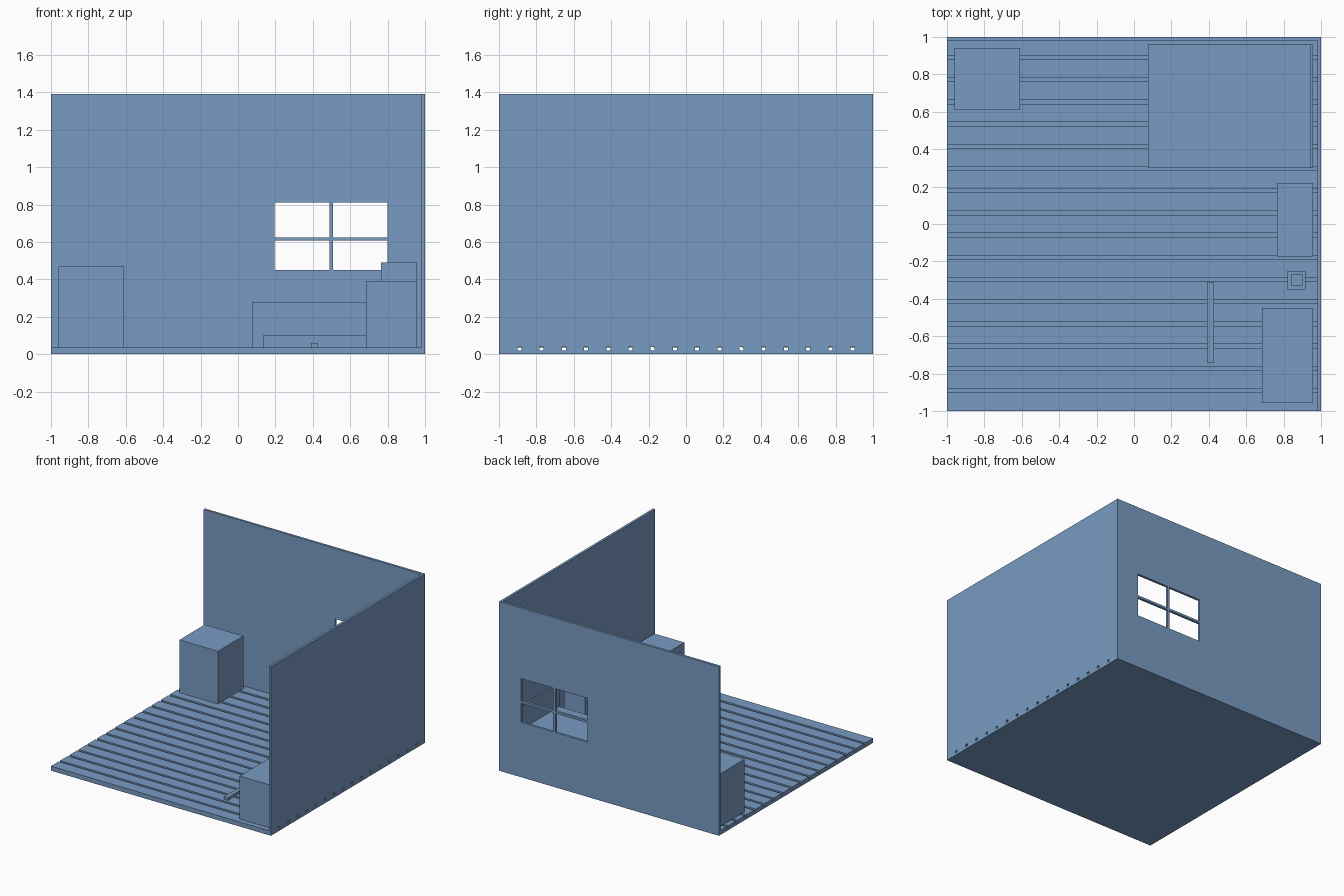
import bpy, bmesh
from mathutils import Matrix

cube = bpy.data.objects.get("Cube")
if cube:
    bpy.data.objects.remove(cube, do_unlink=True)

blue = bpy.data.materials.new("soft_blue")
blue.use_nodes = True
COLOUR = (0.19, 0.33, 0.54, 1)
blue.diffuse_color = COLOUR
blue.node_tree.nodes["Principled BSDF"].inputs["Base Color"].default_value = COLOUR

FLOOR = 0.037    # top of the planks
INNER = 0.98     # inside face of both walls
HEIGHT = 1.39


def boxes(name, *spans):
    """One object from boxes given as (x0, x1, y0, y1, z0, z1)."""
    bm = bmesh.new()
    for x0, x1, y0, y1, z0, z1 in spans:
        place = Matrix.Translation(((x0 + x1) / 2, (y0 + y1) / 2, (z0 + z1) / 2))
        size = Matrix.Diagonal((x1 - x0, y1 - y0, z1 - z0, 1))
        bmesh.ops.create_cube(bm, size=1, matrix=place @ size)
    mesh = bpy.data.meshes.new(name)
    bm.to_mesh(mesh)
    bm.free()
    mesh.materials.append(blue)
    obj = bpy.data.objects.new(name, mesh)
    bpy.context.collection.objects.link(obj)
    return obj


def carve(target, cutter):
    """Subtract the cutter from the target, then discard it."""
    cutter.hide_render = True
    mod = target.modifiers.new("carve", 'BOOLEAN')
    mod.operation = 'DIFFERENCE'
    mod.solver = 'EXACT'
    mod.object = cutter
    bpy.context.view_layer.objects.active = target
    bpy.ops.object.modifier_apply(modifier=mod.name)
    bpy.data.objects.remove(cutter, do_unlink=True)


# Room: floor with a back wall and one side wall
room = boxes("room", (-1, 1, -1, 1, 0, HEIGHT))
carve(room, boxes("room_space", (-1.1, INNER, -1.1, INNER, FLOOR, 2)))

# Gaps between floor planks, running out through the side wall
gaps = []
for i in range(16):
    y = (i - 7.5) * 0.1187
    gaps.append((-1.1, 1.1, y - 0.0105, y + 0.0105, 0.019, FLOOR + 0.001))
carve(room, boxes("plank_gaps", *gaps))

# Four window panes in the back wall
panes = [(x0, x1, 0.9, 1.1, z0, z1)
         for x0, x1 in ((0.195, 0.488), (0.508, 0.80))
         for z0, z1 in ((0.45, 0.607), (0.625, 0.81))]
carve(room, boxes("window_panes", *panes))

# Cabinet in the back corner and chest by the side wall
boxes("cabinet", (-0.96, -0.61, 0.61, 0.94, FLOOR, 0.47))
boxes("chest", (0.685, 0.957, -0.957, -0.45, FLOOR, 0.39))

# Bed: mattress block on four legs, with a headboard
boxes("bed_base", (0.075, 0.942, 0.30, 0.96, 0.10, 0.275))
legs = [(x, x + 0.06, y, y + 0.06, FLOOR, 0.10)
        for x in (0.075, 0.882) for y in (0.30, 0.90)]
boxes("bed_legs", *legs)
boxes("headboard", (0.942, 0.957, 0.30, 0.96, FLOOR, 0.46))

# Desk with a thin top
boxes("desk_body", (0.765, 0.957, -0.175, 0.22, FLOOR, 0.477))
boxes("desk_top", (0.765, 0.957, -0.175, 0.22, 0.477, 0.49))

# Open bin between desk and chest
waste_bin = boxes("bin", (0.822, 0.918, -0.35, -0.25, FLOOR, 0.18))
carve(waste_bin, boxes("bin_space", (0.842, 0.898, -0.33, -0.27, 0.055, 0.3)))

# Long bar lying on the floor
boxes("floor_bar", (0.39, 0.427, -0.74, -0.31, FLOOR, 0.06))
